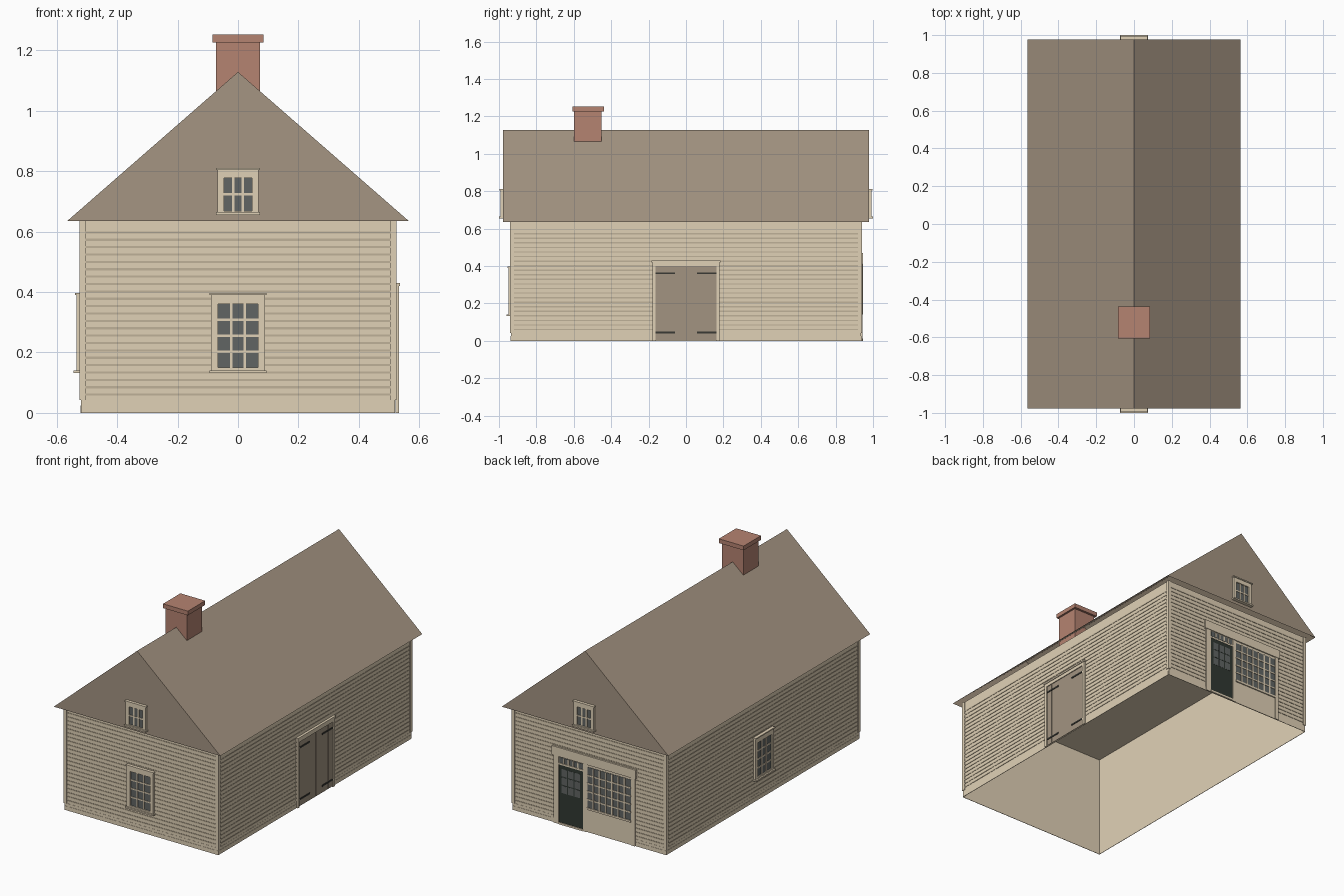
import bpy
import bmesh
from math import radians
from mathutils import Matrix

if "Cube" in bpy.data.objects:
    bpy.data.objects.remove(bpy.data.objects["Cube"], do_unlink=True)


def material(name, rgb):
    linear = [((c + 0.055) / 1.055) ** 2.4 for c in rgb] + [1]
    m = bpy.data.materials.new(name)
    m.use_nodes = True
    m.diffuse_color = linear
    m.node_tree.nodes["Principled BSDF"].inputs["Base Color"].default_value = linear
    return m


cream = material("cream paint", (0.88, 0.82, 0.715))
groove = material("board shadow", (0.75, 0.695, 0.60))
shingle = material("weathered roof", (0.645, 0.583, 0.51))
brick = material("brick", (0.71, 0.515, 0.445))
glass = material("window glass", (0.38, 0.395, 0.39))
wood = material("barn wood", (0.635, 0.58, 0.505))
iron = material("dark iron", (0.22, 0.22, 0.20))
green = material("dark green paint", (0.19, 0.22, 0.195))

# Quarter turns that carry a front-facing part to each wall
FRONT, RIGHT, BACK, LEFT = 0, 90, 180, 270
END, SIDE = 0.935, 0.52      # wall distances from the centre


def finish(name, bm, mat):
    mesh = bpy.data.meshes.new(name)
    bm.to_mesh(mesh)
    bm.free()
    mesh.materials.append(mat)
    ob = bpy.data.objects.new(name, mesh)
    bpy.context.scene.collection.objects.link(ob)
    return ob


def boxes(name, mat, items, turn=FRONT):
    """Each item: across from/to, height from/to, distance outward from/to."""
    bm = bmesh.new()
    for u0, u1, z0, z1, d0, d1 in items:
        centre = Matrix.Translation(((u0 + u1) / 2, -(d0 + d1) / 2, (z0 + z1) / 2))
        size = Matrix.Diagonal((u1 - u0, d1 - d0, z1 - z0, 1))
        bmesh.ops.create_cube(bm, matrix=Matrix.Rotation(radians(turn), 4, "Z") @ centre @ size)
    return finish(name, bm, mat)


def panes(name, turn, d, u0, u1, z0, z1, cols, rows, bar=0.008):
    """Glass plate with a grid of glazing bars."""
    boxes(name + "_glass", glass, [(u0, u1, z0, z1, d - 0.002, d)], turn)
    bars = []
    for i in range(1, cols):
        u = u0 + (u1 - u0) * i / cols
        bars.append((u - bar / 2, u + bar / 2, z0, z1, d, d + 0.004))
    for i in range(1, rows):
        z = z0 + (z1 - z0) * i / rows
        bars.append((u0, u1, z - bar / 2, z + bar / 2, d, d + 0.003))
    boxes(name + "_bars", cream, bars, turn)


def window(name, turn, d, half, z0, z1, glass_half, g0, g1, cols, rows):
    panes(name, turn, d + 0.008, -glass_half, glass_half, g0, g1, cols, rows)
    out = d + 0.015
    boxes(name + "_frame", cream, [
        (-half, -glass_half, z0, z1, d + 0.001, out),
        (glass_half, half, z0, z1, d + 0.001, out),
        (-glass_half, glass_half, g1, z1, d + 0.001, out),
        (-glass_half, glass_half, z0, g0, d + 0.001, out),
        (-half - 0.005, half + 0.005, z0, z0 + 0.009, d + 0.001, out + 0.009),
        (-half - 0.004, half + 0.004, z1 - 0.007, z1, d + 0.001, out + 0.005)], turn)


# Wall shell, open underneath, with a flat ceiling
bm = bmesh.new()
bmesh.ops.create_cube(bm, matrix=Matrix.Translation((0, 0, 0.318))
                      @ Matrix.Diagonal((2 * SIDE, 2 * END, 0.636, 1)))
bmesh.ops.delete(bm, geom=[f for f in bm.faces if f.normal.z < -0.5], context="FACES")
finish("wall_shell", bm, cream)

# Clapboard lines, corner boards and base boards on all four walls
for label, turn, half, d, count in (("front", FRONT, SIDE, END, 23), ("right", RIGHT, END, SIDE, 22),
                                    ("back", BACK, SIDE, END, 23), ("left", LEFT, END, SIDE, 22)):
    lines = [(-half + 0.015, half - 0.015, z, z + 0.007, d + 0.0005, d + 0.0025)
             for z in (0.057 + i * 0.0244 for i in range(count))]
    boxes(label + "_clapboards", groove, lines, turn)
    boxes(label + "_corner_boards", cream,
          [(u - 0.01, u + 0.01, 0.042, 0.636, d + 0.0005, d + 0.005)
           for u in (0.005 - half, half - 0.005)], turn)
    boxes(label + "_base_boards", cream,
          [(-half, half, 0, 0.025, d + 0.0005, d + 0.003),
           (-half, half, 0.025, 0.042, d + 0.0005, d + 0.0015)], turn)

# Roof: two slopes and two gables, open underneath
bm = bmesh.new()
near, far = [[bm.verts.new((x, y, z)) for x, z in ((-0.565, 0.635), (0.565, 0.635), (0, 1.128))]
             for y in (-0.978, 0.978)]
bm.faces.new(near)
bm.faces.new(far[::-1])
bm.faces.new((near[2], near[1], far[1], far[2]))
bm.faces.new((near[0], near[2], far[2], far[0]))
bmesh.ops.recalc_face_normals(bm, faces=bm.faces)
finish("roof", bm, shingle)

# Chimney with cap
boxes("chimney", brick, [(-0.072, 0.072, 1.02, 1.228, 0.452, 0.598),
                         (-0.084, 0.084, 1.226, 1.252, 0.438, 0.606)])

# Sash windows and gable windows
for label, turn, d in (("front", FRONT, END), ("left", LEFT, SIDE)):
    window(label + "_window", turn, d, 0.09, 0.132, 0.397, 0.067, 0.15, 0.36, 3, 4)
for label, turn in (("front", FRONT), ("back", BACK)):
    window(label + "_gable_window", turn, 0.976, 0.068, 0.655, 0.811, 0.047, 0.668, 0.778, 3, 2)

# Double barn door with planks and strap hinges
boxes("barn_door", wood, [(-0.163, 0.163, 0.004, 0.40, SIDE + 0.001, SIDE + 0.004)], RIGHT)
boxes("barn_door_planks", wood, [(u * 0.0405 + 0.0008, u * 0.0405 + 0.0397, 0.004, 0.40,
                                  SIDE + 0.004, SIDE + 0.007) for u in range(-4, 4)], RIGHT)
boxes("barn_door_frame", cream, [
    (-0.18, -0.162, 0, 0.40, SIDE + 0.001, SIDE + 0.012),
    (0.162, 0.18, 0, 0.40, SIDE + 0.001, SIDE + 0.012),
    (-0.18, 0.18, 0.40, 0.422, SIDE + 0.001, SIDE + 0.012),
    (-0.184, 0.184, 0.42, 0.43, SIDE + 0.001, SIDE + 0.016)], RIGHT)
boxes("barn_door_hinges", iron, [(u - 0.052, u + 0.052, z - 0.005, z + 0.005,
                                  SIDE + 0.001, SIDE + 0.01)
                                 for u in (-0.112, 0.112) for z in (0.045, 0.362)], RIGHT)

# Shop front: panel, posts, header, sill
boxes("shop_front", cream, [
    (-0.238, 0.31, 0, 0.42, END + 0.001, END + 0.005),
    (-0.238, -0.203, 0, 0.42, END + 0.001, END + 0.009),
    (-0.037, -0.012, 0, 0.42, END + 0.001, END + 0.009),
    (0.288, 0.314, 0, 0.42, END + 0.001, END + 0.009),
    (-0.248, 0.322, 0.415, 0.47, END + 0.001, END + 0.012),
    (-0.203, -0.037, 0.365, 0.375, END + 0.001, END + 0.009),
    (-0.012, 0.288, 0.14, 0.152, END + 0.001, END + 0.012)], BACK)
panes("shop_window", BACK, END + 0.007, -0.01, 0.286, 0.152, 0.4, 7, 5)
panes("transom", BACK, END + 0.007, -0.2, -0.04, 0.377, 0.41, 5, 1)

# Shop door with glazed upper half
boxes("shop_door", green, [(-0.203, -0.037, 0.012, 0.365, END + 0.001, END + 0.007)], BACK)
boxes("shop_door_glass", glass, [
    (u, u + 0.037, z, z + 0.045, END + 0.001, END + 0.0078)
    for u in (-0.183, -0.139, -0.095) for z in (0.195, 0.246, 0.297)], BACK)
boxes("shop_doorstep", cream, [(-0.203, -0.037, 0, 0.012, END + 0.001, END + 0.012)], BACK)
